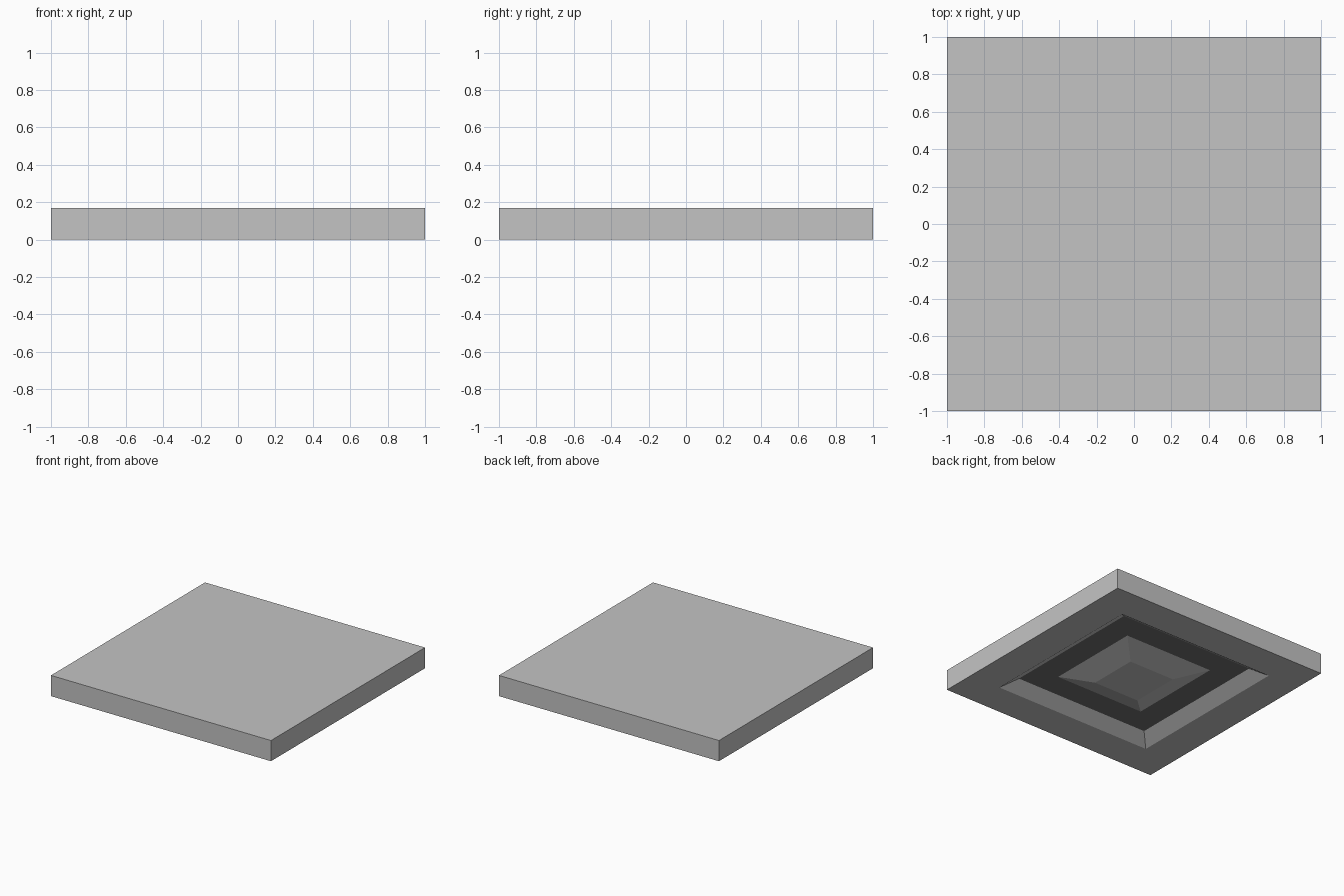
import bpy
import bmesh

if "Cube" in bpy.data.objects:
    bpy.data.objects.remove(bpy.data.objects["Cube"])


def material(name, value):
    m = bpy.data.materials.new(name)
    m.diffuse_color = (value, value, value, 1)
    m.use_nodes = True
    m.node_tree.nodes["Principled BSDF"].inputs["Base Color"].default_value = m.diffuse_color
    return m


grey = material("light grey", 0.55)
dark = material("dark grey", 0.16)


def square_rings(name, rings, mats, dark_bands=(), cap_first=True, cap_last=True):
    """Loft square cross-sections given as (half width, z)."""
    bm = bmesh.new()
    loops = [[bm.verts.new((sx * h, sy * h, z))
              for sx, sy in ((-1, -1), (1, -1), (1, 1), (-1, 1))] for h, z in rings]
    for band, (a, b) in enumerate(zip(loops, loops[1:])):
        for i in range(4):
            j = (i + 1) % 4
            f = bm.faces.new((a[i], a[j], b[j], b[i]))
            f.material_index = 1 if band in dark_bands else 0
    if cap_first:
        bm.faces.new(loops[0])
    if cap_last:
        bm.faces.new(loops[-1])
    bmesh.ops.recalc_face_normals(bm, faces=bm.faces)
    me = bpy.data.meshes.new(name)
    bm.to_mesh(me)
    bm.free()
    for m in mats:
        me.materials.append(m)
    ob = bpy.data.objects.new(name, me)
    bpy.context.collection.objects.link(ob)
    return ob


H = 0.17      # slab height
D = 0.07      # recess depth

# One closed skin: flat top, sides, flat rim, sloped recess wall,
# dark recess floor, and the raised centre pad pointing down
square_rings("recessed_panel",
             [(1.0, H), (1.0, 0.0), (0.72, 0.0), (0.615, D), (0.406, D), (0.208, 0.005)],
             [grey, dark], dark_bands=(3,))
